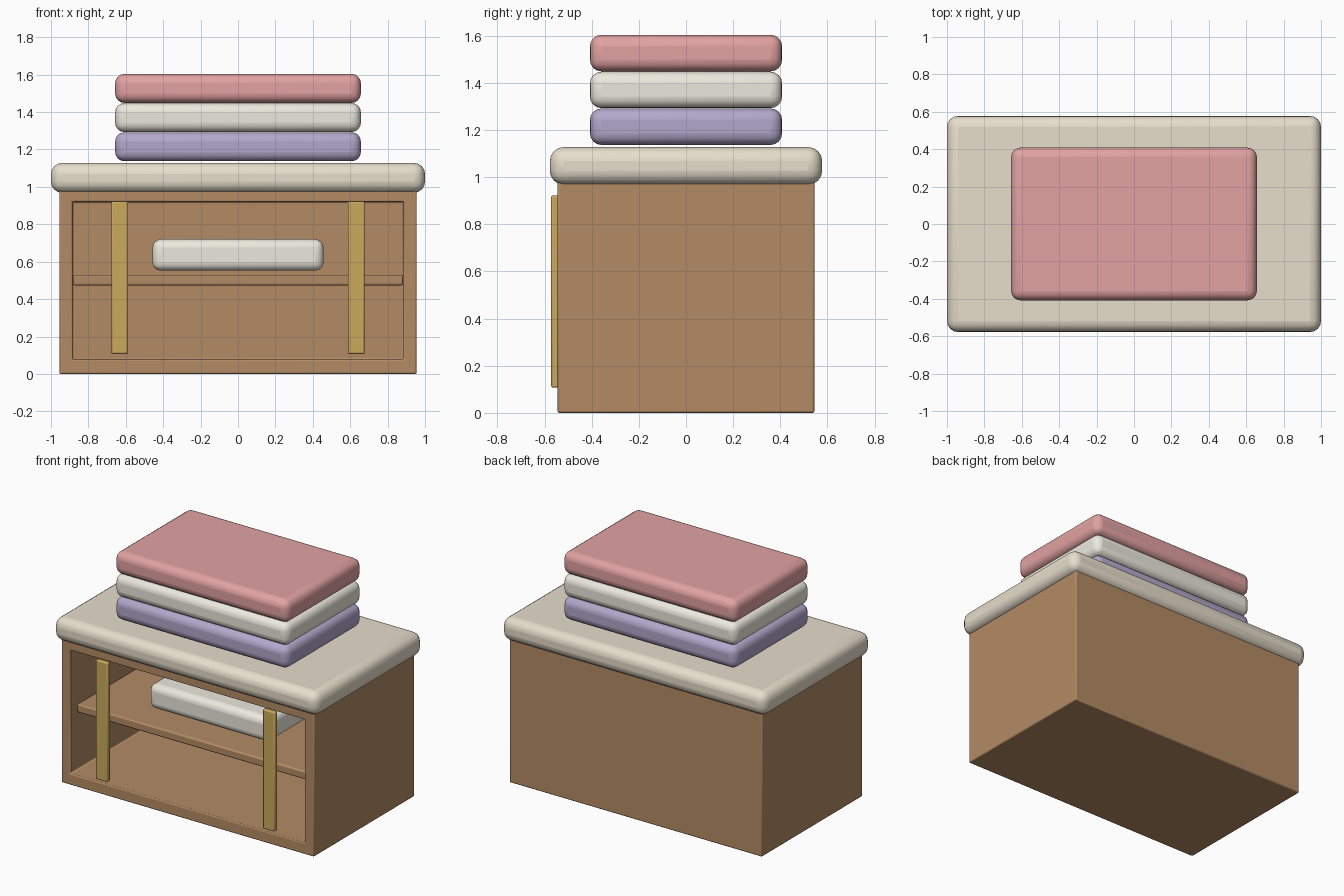
import bpy, bmesh
from mathutils import Vector

if "Cube" in bpy.data.objects:
    bpy.data.objects.remove(bpy.data.objects["Cube"])


def material(name, rgb):
    m = bpy.data.materials.new(name)
    m.diffuse_color = (*rgb, 1)
    m.use_nodes = True
    m.node_tree.nodes["Principled BSDF"].inputs["Base Color"].default_value = m.diffuse_color
    return m


def finish(name, bm, mat, radius, segments):
    mesh = bpy.data.meshes.new(name)
    bm.normal_update()
    bm.to_mesh(mesh)
    bm.free()
    ob = bpy.data.objects.new(name, mesh)
    bpy.context.collection.objects.link(ob)
    mesh.materials.append(mat)
    bev = ob.modifiers.new("rounded_edges", 'BEVEL')
    bev.width, bev.segments = radius, segments
    bev.limit_method = 'ANGLE'
    bpy.ops.object.select_all(action='DESELECT')
    ob.select_set(True)
    bpy.context.view_layer.objects.active = ob
    bpy.ops.object.shade_smooth_by_angle()
    return ob


def box_mesh(lo, hi):
    bm = bmesh.new()
    bmesh.ops.create_cube(bm, size=1)
    lo, hi = Vector(lo), Vector(hi)
    for v in bm.verts:
        v.co = (lo + hi) / 2 + v.co * (hi - lo)
    return bm


def box(name, lo, hi, mat, radius, segments=4):
    return finish(name, box_mesh(lo, hi), mat, radius, segments)


wood = material("wood", (0.45, 0.26, 0.13))
linen = material("linen", (0.80, 0.73, 0.60))
brass = material("brass", (0.60, 0.40, 0.11))
cream = material("cream", (0.84, 0.82, 0.73))
lilac = material("lilac", (0.45, 0.39, 0.60))
rose = material("rose", (0.76, 0.36, 0.36))

# Hollow cabinet: front face inset, then pushed inward
bm = box_mesh((-0.955, -0.545, 0), (0.955, 0.545, 0.985))
bm.normal_update()
front = min(bm.faces, key=lambda f: f.calc_center_median().y)
bmesh.ops.inset_region(bm, faces=[front], thickness=0.07)
for v in front.verts:
    v.co.x = 0.885 if v.co.x > 0 else -0.885
    v.co.z = 0.92 if v.co.z > 0.5 else 0.078
inner = bmesh.ops.extrude_discrete_faces(bm, faces=[front])["faces"][0]
for v in inner.verts:
    v.co.y = 0.475
finish("cabinet", bm, wood, 0.008, 2)

# Shelf and the folded cloth lying on it
box("shelf", (-0.883, -0.48, 0.473), (0.883, 0.48, 0.53), wood, 0.01, 2)
box("shelf_cloth", (-0.457, -0.32, 0.552), (0.457, 0.32, 0.72), cream, 0.045)

# Vertical straps on the front
for side, x in (("left", -0.632), ("right", 0.632)):
    box(side + "_strap", (x - 0.045, -0.572, 0.107), (x + 0.045, -0.54, 0.923), brass, 0.008, 2)

# Padded top
box("padded_top", (-1, -0.578, 0.968), (1, 0.578, 1.128), linen, 0.06)

# Stack of folded blankets
for i, (name, mat) in enumerate((("lower", lilac), ("middle", cream), ("upper", rose))):
    z = 1.137 + i * 0.156
    box(name + "_blanket", (-0.657, -0.408, z), (0.657, 0.408, z + 0.155), mat, 0.05)
